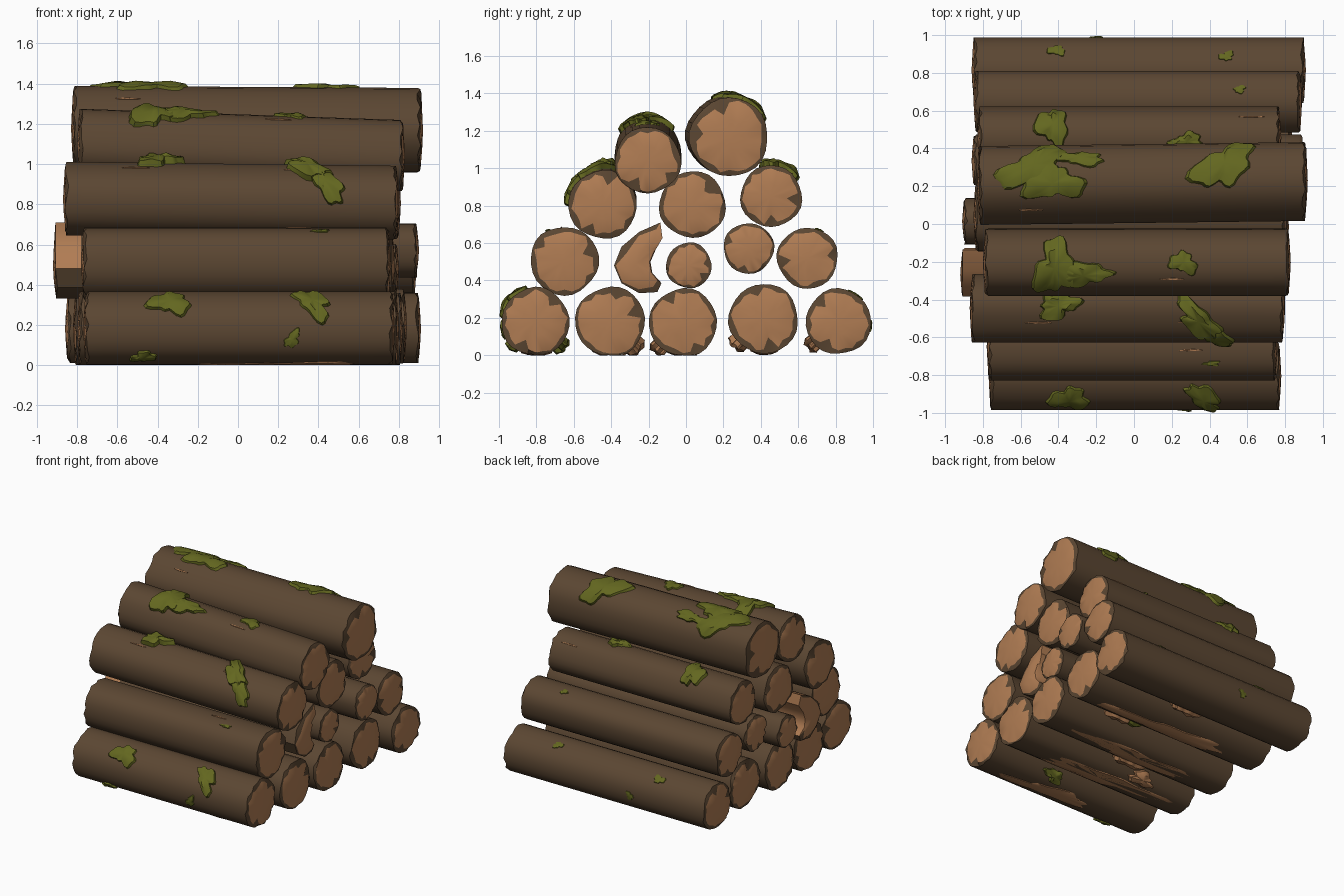
import bpy, bmesh, math, random
from math import sin, cos, pi

random.seed(4)
cube = bpy.data.objects.get("Cube")
if cube:
    bpy.data.objects.remove(cube, do_unlink=True)


def material(name, rgb):
    m = bpy.data.materials.new(name)
    m.use_nodes = True
    m.diffuse_color = (*rgb, 1)
    m.node_tree.nodes["Principled BSDF"].inputs["Base Color"].default_value = (*rgb, 1)
    return m


BARK = material("brown bark", (0.105, 0.062, 0.032))
WOOD = material("cut wood", (0.44, 0.205, 0.088))
MOSS = material("green moss", (0.125, 0.135, 0.014))
made = []


def finish(bm, name, mats, closed=True):
    if closed:
        bmesh.ops.recalc_face_normals(bm, faces=bm.faces)
    me = bpy.data.meshes.new(name)
    bm.to_mesh(me)
    bm.free()
    for m in mats:
        me.materials.append(m)
    ob = bpy.data.objects.new(name, me)
    bpy.context.collection.objects.link(ob)
    made.append(ob)
    return ob


class Log:
    """A log along x: centre, radius, both ends and a slight tilt."""

    def __init__(self, name, y, z, r, x0, x1, sy=0, sz=0):
        self.name, self.y, self.z, self.r = name, y, z, r
        self.x0, self.x1, self.sy, self.sz = x0, x1, sy, sz
        self.p, self.q = random.uniform(0, 6), random.uniform(0, 6)

    def radius(self, a):
        return self.r * (1 + 0.02 * sin(3 * a + self.p) + 0.015 * sin(5 * a + self.q))

    def point(self, x, a, k=1, lift=0):
        # angle a runs from the top (+z) towards the back (+y)
        d = self.radius(a) * k + lift
        return (x, self.y + self.sy * x + d * sin(a),
                max(0.0, self.z + self.sz * x + d * cos(a)))


def build_trunk(name, n, place, x0, x1, side_is_wood):
    """Skin a log: bark tube, ragged bark rim, gently domed cut ends."""
    bm = bmesh.new()
    rings, kinds = [], []

    def ring(x, ks, kind, jitter=0):
        rings.append([bm.verts.new(place(x + random.uniform(-jitter, jitter), j, ks[j]))
                      for j in range(n)])
        kinds.append(kind)

    def rim():
        ks = [random.uniform(0.8, 0.95) for _ in range(n)]
        for _ in range(2):                      # radial drying cracks
            ks[random.randrange(n)] = random.uniform(0.5, 0.7)
        return ks

    one, half = [1] * n, [0.42] * n
    ring(x0 + 0.004, half, "cut")
    ring(x0 + 0.012, rim(), "bark", 0.004)
    ring(x0 + 0.02, one, "bark", 0.01)
    ring(x0 + 0.14, one, "bark")
    ring((x0 + x1) / 2, one, "bark")
    ring(x1 - 0.14, one, "bark")
    ring(x1 - 0.02, one, "bark", 0.01)
    ring(x1 - 0.012, rim(), "cut", 0.004)
    ring(x1 - 0.004, half, "cut")
    for i in range(len(rings) - 1):
        for j in range(n):
            k = (j + 1) % n
            f = bm.faces.new((rings[i][j], rings[i][k], rings[i + 1][k], rings[i + 1][j]))
            f.material_index = int(kinds[i] == "cut" or side_is_wood(i, j))
    for rg, x in ((rings[0], x0), (rings[-1], x1)):
        c = bm.verts.new(place(x, 0, 0))
        for j in range(n):
            bm.faces.new((rg[j], rg[(j + 1) % n], c)).material_index = 1
    return finish(bm, name, [BARK, WOOD])


# Round logs, row by row from the ground
SEG = 26
logs = {}
for key, *v in (
        ("bottom_front", -0.805, 0.18, 0.182, -0.77, 0.78),
        ("bottom_second", -0.405, 0.18, 0.187, -0.80, 0.80),
        ("bottom_middle", -0.015, 0.175, 0.182, -0.82, 0.82),
        ("bottom_fourth", 0.415, 0.195, 0.186, -0.82, 0.84),
        ("bottom_back", 0.815, 0.18, 0.175, -0.86, 0.91),
        ("second_front", -0.65, 0.505, 0.183, -0.78, 0.76),
        ("second_small", 0.015, 0.48, 0.122, -0.91, 0.80),
        ("second_thin", 0.335, 0.572, 0.135, -0.86, 0.90),
        ("second_back", 0.65, 0.52, 0.163, -0.85, 0.89),
        ("third_front", -0.445, 0.815, 0.183, -0.87, 0.80, 0, -0.012),
        ("third_middle", 0.035, 0.805, 0.178, -0.85, 0.81),
        ("third_back", 0.455, 0.85, 0.165, -0.83, 0.78),
        ("top_front", -0.205, 1.07, 0.177, -0.80, 0.83, 0, -0.035),
        ("top_back", 0.22, 1.172, 0.21, -0.83, 0.92, 0.012, -0.006)):
    lg = logs[key] = Log(key, *v)
    build_trunk(key + "_log", SEG,
                lambda x, j, k, lg=lg: lg.point(x, 2 * pi * j / SEG, k),
                lg.x0, lg.x1, lambda i, j: False)

# Split log with a hollow inner side of bare wood
HOLLOW = [(-.137, .71), (-.25, .66), (-.345, .58), (-.385, .48), (-.345, .386), (-.25, .332),
          (-.153, .338), (-.131, .386), (-.18, .44), (-.19, .5), (-.163, .563), (-.126, .627)]
CY, CZ = -0.27, 0.49
build_trunk("split_log", len(HOLLOW),
            lambda x, j, k: (x, CY + (HOLLOW[j][0] - CY) * k, CZ + (HOLLOW[j][1] - CZ) * k),
            -0.92, 0.78, lambda i, j: j >= 7 or (i == 2 and j < 3))


def patch(name, mat, key, x, a, hx, ha, h, skew=0, rough=1):
    """A ragged pad that hugs the surface of a log."""
    lg, n = logs[key], 36
    p, q, s = (random.uniform(0, 6) for _ in range(3))
    bm = bmesh.new()
    rings = []
    for rho, lift in ((1, -0.004), (0.9, h * 0.7), (0.5, h)):
        rg = []
        for j in range(n):
            t = 2 * pi * j / n
            f = rho * (0.85 + rough * (0.16 * sin(2 * t + p) + 0.17 * sin(3 * t + q)
                                       + 0.1 * sin(7 * t + s)))
            u, w = f * cos(t), f * sin(t)
            bump = lift * (1 + 0.35 * sin(5 * u + p) * cos(4 * w + q))
            rg.append(bm.verts.new(lg.point(x + hx * u, a + ha * w + skew * u, 1, bump)))
        rings.append(rg)
    c = bm.verts.new(lg.point(x, a, 1, h))
    for j in range(n):
        k = (j + 1) % n
        for o, i in zip(rings, rings[1:]):
            bm.faces.new((o[j], o[k], i[k], i[j]))
        bm.faces.new((rings[-1][j], rings[-1][k], c))
    finish(bm, name, [mat], closed=False)


# Moss pads: log, x, angle, half length, half arc, thickness, skew
for i, m in enumerate((
        ("top_back", -0.53, 0.45, 0.2, 0.65, 0.022, 0.2),
        ("top_back", -0.43, 0.0, 0.17, 0.55, 0.022, 0),
        ("top_back", -0.29, 0.65, 0.15, 0.25, 0.016, 0),
        ("top_back", 0.48, 0.45, 0.17, 0.75, 0.022, 0.3),
        ("top_front", -0.42, -0.15, 0.13, 1.0, 0.03, -0.1),
        ("top_front", -0.27, -0.35, 0.18, 0.4, 0.025, 0),
        ("top_front", 0.26, 0.0, 0.08, 0.42, 0.015, 0),
        ("third_front", -0.40, 0.05, 0.13, 0.4, 0.04, 0),
        ("third_front", 0.34, -0.35, 0.15, 0.5, 0.035, -0.5),
        ("third_front", 0.43, -1.0, 0.11, 0.55, 0.025, -0.4),
        ("third_back", -0.43, 0.4, 0.09, 0.85, 0.03, 0),
        ("third_back", 0.28, -0.1, 0.09, 0.35, 0.03, 0),
        ("bottom_front", -0.34, -0.75, 0.11, 0.55, 0.02, 0),
        ("bottom_front", 0.37, -0.75, 0.12, 0.5, 0.02, -0.4),
        ("bottom_front", 0.27, -1.85, 0.05, 0.25, 0.008, 0.1),
        ("bottom_front", -0.47, -2.4, 0.07, 0.25, 0.015, 0),
        ("bottom_front", 0.2, 2.3, 0.1, 0.3, 0.03, 0),
        ("bottom_fourth", 0.3, -2.4, 0.1, 0.25, 0.03, 0),
        ("bottom_back", -0.41, 0.65, 0.05, 0.25, 0.006, 0),
        ("bottom_back", 0.49, 0.45, 0.045, 0.2, 0.006, 0),
        ("bottom_back", -0.2, 1.7, 0.04, 0.2, 0.006, 0),
        ("second_back", 0.56, 0.4, 0.04, 0.15, 0.006, 0),
        ("second_front", 0.41, -0.5, 0.06, 0.08, 0.006, 0))):
    patch("moss_%d" % (i + 1), MOSS, *m)

# Bare wood where bark is worn off underneath
for key, x, hx in (("bottom_front", 0.15, 0.4), ("bottom_second", 0, 0.62),
                   ("bottom_middle", -0.05, 0.62), ("bottom_fourth", 0.05, 0.6)):
    patch(key + "_worn_underside", WOOD, key, x, pi, hx, 0.5, 0.006, 0.15)

# Splinters of wood lying against the lowest logs
for i, (key, x, a) in enumerate((("bottom_middle", -0.05, -2.4), ("bottom_fourth", 0.38, -2.35),
                                 ("bottom_back", 0.1, -2.3), ("bottom_second", -0.3, 2.4))):
    patch("splinter_%d" % (i + 1), WOOD, key, x, a, 0.14, 0.3, 0.035)

# Thin scratches through the bark
for i, (key, x, a) in enumerate((("third_front", -0.5, -0.45), ("third_front", 0.3, -0.45),
                                 ("top_front", 0.2, -0.5), ("top_back", -0.55, -0.75),
                                 ("third_back", 0.62, 0.75), ("second_front", 0.3, -0.1))):
    patch("scratch_%d" % (i + 1), WOOD, key, x, a, 0.08, 0.03, 0.004, 0, 0.5)

# Smooth shading with crisp rims
bpy.ops.object.select_all(action="DESELECT")
for ob in made:
    ob.select_set(True)
bpy.context.view_layer.objects.active = made[0]
bpy.ops.object.shade_smooth_by_angle(angle=math.radians(35))
